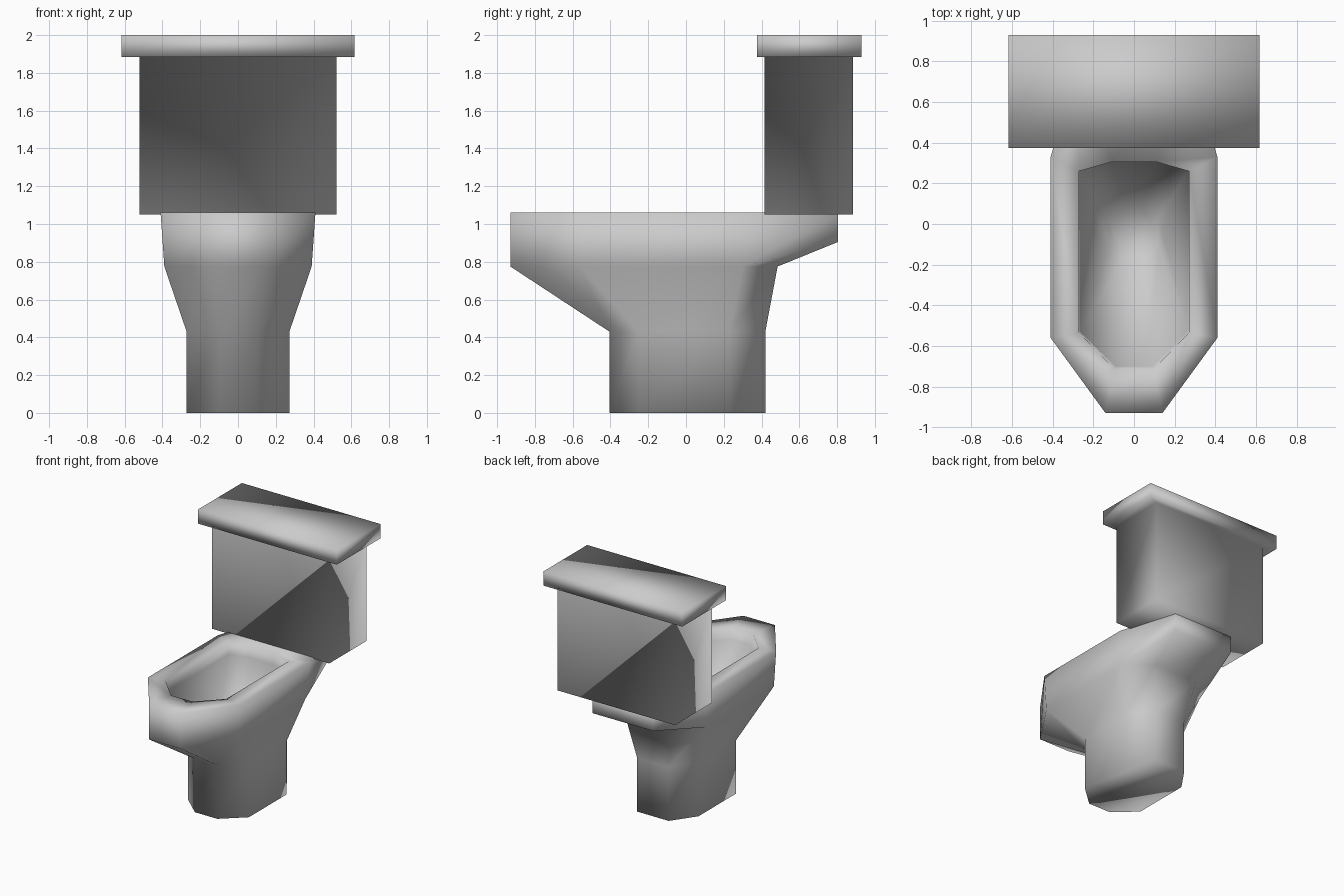
import bpy, bmesh

if "Cube" in bpy.data.objects:
    bpy.data.objects.remove(bpy.data.objects["Cube"])


def ring(half, z):
    """Mirror the right-hand outline (front to back) into a closed 3D ring."""
    pts = [(p[0], p[1], p[2] if len(p) > 2 else z) for p in half]
    return pts + [(-x, y, h) for x, y, h in reversed(pts)]


def loft(name, rings):
    """Skin a stack of rings, cap both ends and shade everything smooth."""
    bm = bmesh.new()
    loops = [[bm.verts.new(p) for p in r] for r in rings]
    for a, b in zip(loops, loops[1:]):
        n = len(a)
        for i in range(n):
            j = (i + 1) % n
            bm.faces.new((a[i], a[j], b[j], b[i]))
    bm.faces.new(loops[0])
    bm.faces.new(loops[-1])
    bmesh.ops.remove_doubles(bm, verts=bm.verts[:], dist=1e-5)
    bmesh.ops.recalc_face_normals(bm, faces=bm.faces[:])
    mesh = bpy.data.meshes.new(name)
    bm.to_mesh(mesh)
    bm.free()
    obj = bpy.data.objects.new(name, mesh)
    bpy.context.collection.objects.link(obj)
    mesh.shade_smooth()
    return obj


# Pedestal and bowl: outside upward, over the rim, down into the basin
foot = [(.10, -.405), (.272, -.25), (.272, .23), (.14, .42)]
belly = [(.14, -.93), (.39, -.56), (.39, .30), (.20, .485)]
shelf = belly[:3] + [(.27, .805, .905)]
rim = [(.14, -.93), (.41, -.56), (.41, .33), (.27, .805)]
opening = [(.095, -.715), (.27, -.535), (.27, .26), (.11, .305)]
lip = [(.09, -.70), (.268, -.525), (.27, .26), (.11, .305)]
basin = [(.05, -.17), (.12, -.10), (.12, .03), (.05, .09)]
loft("bowl", [
    ring(foot, 0), ring(foot, .43), ring(belly, .775), ring(shelf, .775),
    ring(rim, 1.06), ring(opening, 1.06), ring(lip, .97), ring(basin, .50),
])

# Water tank with its lid extruded from the top as one smooth shell
tank = [(.522, .415), (.522, .885)]
lid = [(.617, .375), (.617, .93)]
loft("tank_and_lid", [
    ring(tank, 1.05), ring(tank, 1.885), ring(lid, 1.885), ring(lid, 2.0),
])
